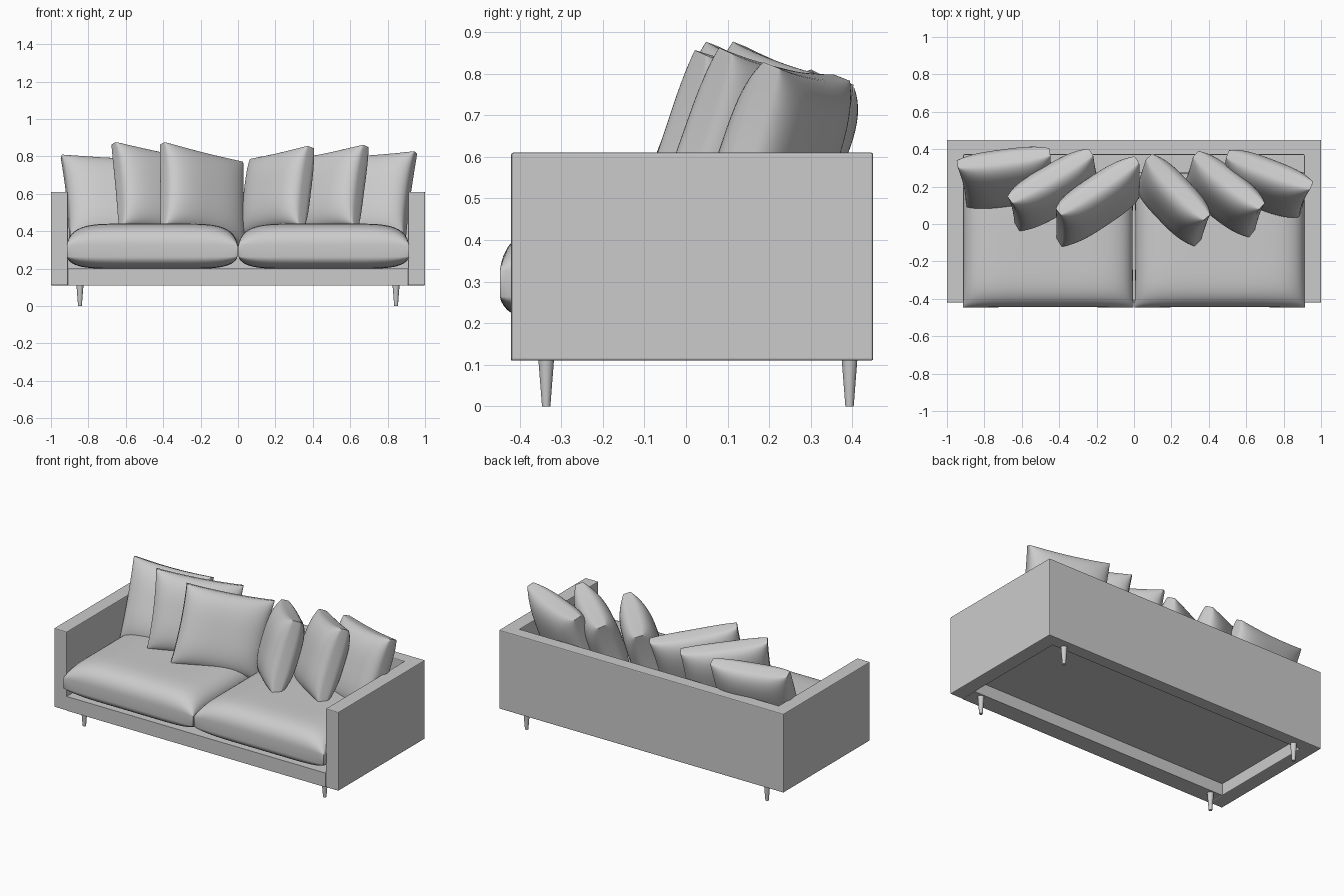
import bpy, bmesh, math
from mathutils import Vector

if "Cube" in bpy.data.objects:
    bpy.data.objects.remove(bpy.data.objects["Cube"])


def make_object(name, bm, smooth=False):
    bmesh.ops.recalc_face_normals(bm, faces=bm.faces)
    mesh = bpy.data.meshes.new(name)
    bm.to_mesh(mesh)
    bm.free()
    for p in mesh.polygons:
        p.use_smooth = smooth
    ob = bpy.data.objects.new(name, mesh)
    bpy.context.collection.objects.link(ob)
    return ob


def prism(name, outline, z0, z1, bevel=0.0):
    """Extrude a flat outline from z0 up to z1."""
    bm = bmesh.new()
    face = bm.faces.new([bm.verts.new((x, y, z0)) for x, y in outline])
    ext = bmesh.ops.extrude_face_region(bm, geom=[face])
    tops = [g for g in ext["geom"] if isinstance(g, bmesh.types.BMVert)]
    bmesh.ops.translate(bm, vec=(0, 0, z1 - z0), verts=tops)
    ob = make_object(name, bm)
    if bevel:
        mod = ob.modifiers.new("soft_edges", "BEVEL")
        mod.width, mod.segments = bevel, 2
    return ob


def rect(x0, x1, y0, y1):
    return [(x0, y0), (x1, y0), (x1, y1), (x0, y1)]


def cushion(name, centre, U, V, top, bottom, edge, power, pinch, n=32):
    """Stuffed cushion: two bulging sheets joined by a narrow side band."""
    N = U.cross(V).normalized()
    bm = bmesh.new()
    for side, thick in ((1, top), (-1, bottom)):
        rows = []
        for j in range(n + 1):
            v = math.sin(math.pi / 2 * (2 * j / n - 1))
            row = []
            for i in range(n + 1):
                u = math.sin(math.pi / 2 * (2 * i / n - 1))
                fill = max(0, (1 - abs(u) ** power) * (1 - abs(v) ** power))
                h = edge + (thick - edge) * math.sqrt(fill)
                pu = u * (1 - pinch * (1 - v * v) * u * u)
                pv = v * (1 - pinch * (1 - u * u) * v * v)
                row.append(bm.verts.new(centre + U * pu / 2 + V * pv / 2
                                        + N * side * h))
            rows.append(row)
        for a, b in zip(rows, rows[1:]):
            for i in range(n):
                bm.faces.new((a[i], a[i + 1], b[i + 1], b[i]))
    rim = [e for e in bm.edges if e.is_boundary]
    bmesh.ops.bridge_loops(bm, edges=rim)
    return make_object(name, bm, smooth=True)


# Arms and back in one U-shaped shell
prism("arms_and_back",
      [(-1, -0.42), (-0.91, -0.42), (-0.91, 0.37), (0.91, 0.37),
       (0.91, -0.42), (1, -0.42), (1, 0.45), (-1, 0.45)],
      0.11, 0.61, bevel=0.005)

# Front rail and seat deck, leaving the underside recessed
prism("front_rail", rect(-0.91, 0.91, -0.42, -0.31), 0.11, 0.2)
prism("seat_deck", rect(-0.91, 0.91, -0.31, 0.37), 0.185, 0.2)

# Tapered legs
for sx, side in ((-1, "left"), (1, "right")):
    for y, end in ((-0.336, "front"), (0.393, "back")):
        bpy.ops.mesh.primitive_cone_add(vertices=24, radius1=0.01, radius2=0.019,
                                        depth=0.115, location=(sx * 0.845, y, 0.0575))
        bpy.context.object.name = f"{end}_{side}_leg"
        bpy.ops.object.shade_smooth_by_angle()

# Seat cushions, with the seam a little below the middle
for sx, side in ((-1, "left"), (1, "right")):
    cushion(f"{side}_seat_cushion", Vector((sx * 0.459, -0.085, 0.295)),
            Vector((0.912, 0, 0)), Vector((0, 0.725, 0)),
            0.146, 0.097, 0.032, 6, 0.01)

# Back pillows: outer top corner, inner top corner, outer bottom corner
pillows = {
    "left_outer_pillow": ((-0.945, 0.32, 0.80), (-0.45, 0.385, 0.775), (-0.90, 0.11, 0.36)),
    "left_middle_pillow": ((-0.665, 0.13, 0.87), (-0.23, 0.385, 0.78), (-0.625, -0.02, 0.43)),
    "left_inner_pillow": ((-0.405, 0.065, 0.87), (0.015, 0.345, 0.765), (-0.40, -0.105, 0.43)),
    "right_inner_pillow": ((0.39, 0.035, 0.85), (0.08, 0.36, 0.78), (0.34, -0.105, 0.43)),
    "right_middle_pillow": ((0.685, 0.095, 0.855), (0.33, 0.375, 0.78), (0.63, -0.055, 0.43)),
    "right_outer_pillow": ((0.95, 0.205, 0.82), (0.50, 0.375, 0.79), (0.89, 0.055, 0.37)),
}
for name, corners in pillows.items():
    top_out, top_in, bottom_out = map(Vector, corners)
    cushion(name, (top_in + bottom_out) / 2, top_in - top_out,
            top_out - bottom_out, 0.102, 0.102, 0.022, 3, 0.04)
